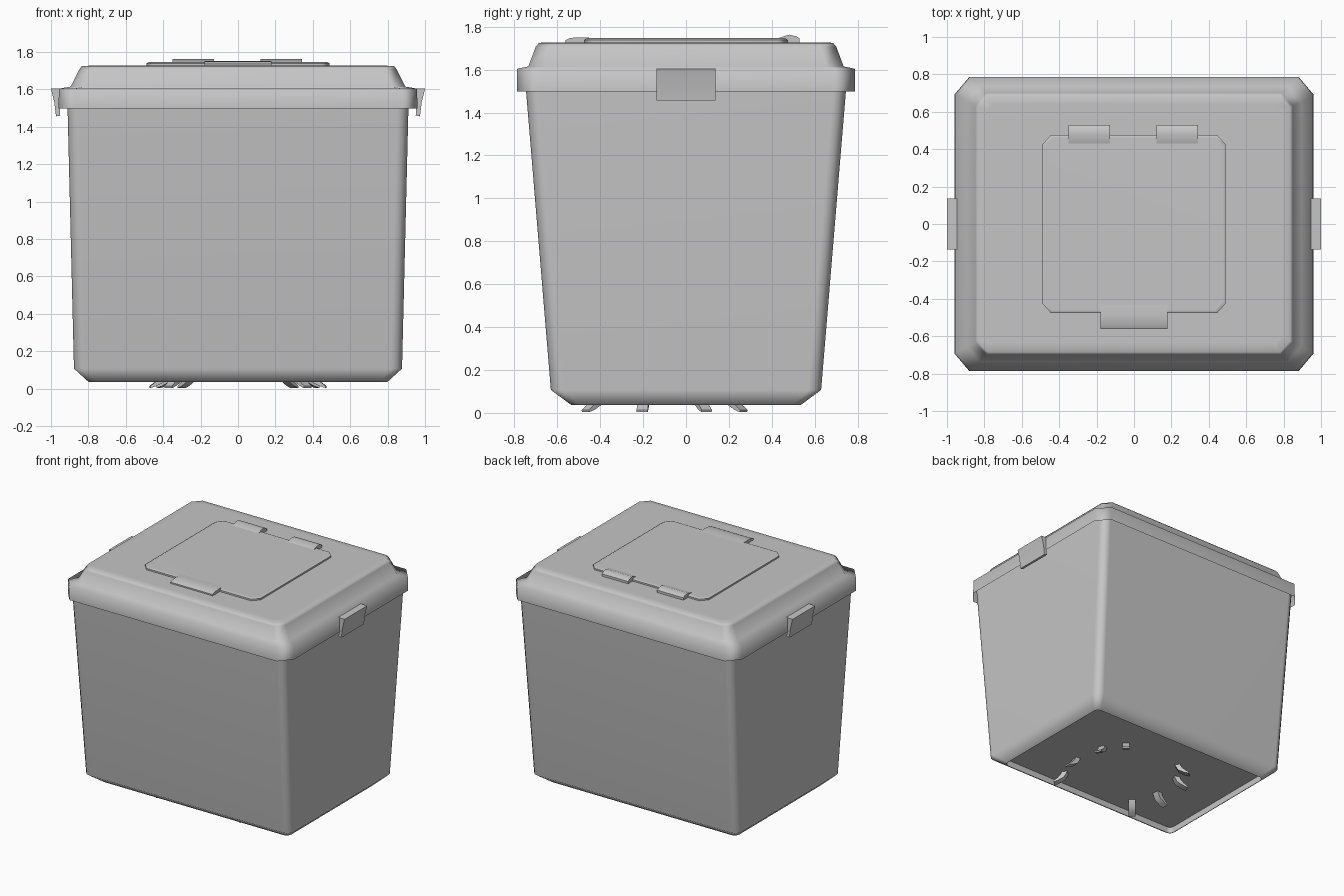
import bpy, math
from mathutils import Matrix

if "Cube" in bpy.data.objects:
    bpy.data.objects.remove(bpy.data.objects["Cube"])

grey = bpy.data.materials.new("grey_plastic")
grey.diffuse_color = (0.56, 0.56, 0.56, 1)
grey.use_nodes = True
grey.node_tree.nodes["Principled BSDF"].inputs["Base Color"].default_value = grey.diffuse_color


def finish(name, verts, faces, angle, weighted=True):
    mesh = bpy.data.meshes.new(name)
    mesh.from_pydata(verts, [], faces)
    mesh.materials.append(grey)
    ob = bpy.data.objects.new(name, mesh)
    bpy.context.collection.objects.link(ob)
    bpy.ops.object.select_all(action='DESELECT')
    ob.select_set(True)
    bpy.context.view_layer.objects.active = ob
    bpy.ops.object.shade_smooth_by_angle(angle=math.radians(angle))
    if weighted:
        mod = ob.modifiers.new("even_shading", 'WEIGHTED_NORMAL')
        mod.keep_sharp = True
    return ob


def corner_rect(hx, hy, cx, cy, z, steps):
    """Rectangle with cut (steps=1) or rounded corners, counter-clockwise."""
    pts = []
    for k, (sx, sy) in enumerate([(1, 1), (-1, 1), (-1, -1), (1, -1)]):
        for i in range(steps + 1):
            a = math.pi / 2 * (k + i / steps)
            pts.append((sx * (hx - cx) + cx * math.cos(a),
                        sy * (hy - cy) + cy * math.sin(a), z))
    return pts


def loft(name, levels, steps, angle, floor=True):
    """Stack rings (half x, half y, corner x, corner y, z) and close the top."""
    rings = [corner_rect(*lv, steps) for lv in levels]
    n = len(rings[0])
    verts = [p for r in rings for p in r]
    faces = [(j * n + i, j * n + (i + 1) % n, (j + 1) * n + (i + 1) % n, (j + 1) * n + i)
             for j in range(len(rings) - 1) for i in range(n)]
    faces.append(tuple((len(rings) - 1) * n + i for i in range(n)))
    if floor:                               # separate floor keeps its edge crisp
        base = len(verts)
        verts += rings[0]
        faces.append(tuple(base + i for i in reversed(range(n))))
    return finish(name, verts, faces, angle)


def extrude(name, profile, half, matrix, angle=35):
    """Extrude a counter-clockwise (y, z) profile along x by +-half."""
    n = len(profile)
    verts = [matrix @ v for v in
             [Matrix.Translation((s * half, y, z)).translation
              for s in (-1, 1) for y, z in profile]]
    faces = [(i, i + n, (i + 1) % n + n, (i + 1) % n)[::-1] for i in range(n)]
    faces += [tuple(reversed(range(n))), tuple(range(n, 2 * n))]
    return finish(name, verts, faces, angle, False)


# Tapered bin body with a floor recessed inside a thin rim
loft("bin_body", [
    (0.795, 0.53, 0.035, 0.035, 0.085),
    (0.795, 0.53, 0.035, 0.035, 0.037),
    (0.80, 0.535, 0.04, 0.04, 0.037),
    (0.877, 0.63, 0.06, 0.06, 0.107),
    (0.912, 0.748, 0.06, 0.06, 1.53),
    (0.913, 0.75, 0.06, 0.06, 1.59)], 3, 60)

# Lid shell, open below, with vertical band, small ledge and sloped shoulder
loft("lid", [
    (0.96, 0.787, 0.08, 0.095, 1.498),
    (0.957, 0.787, 0.08, 0.095, 1.604),
    (0.895, 0.735, 0.07, 0.08, 1.615),
    (0.848, 0.70, 0.06, 0.07, 1.708),
    (0.835, 0.685, 0.055, 0.06, 1.725),
    (0.79, 0.64, 0.04, 0.04, 1.727)], 1, 100, floor=False)

# Hatch panel on the lid
loft("hatch_panel", [
    (0.49, 0.475, 0.045, 0.05, 1.72),
    (0.49, 0.475, 0.045, 0.05, 1.739),
    (0.475, 0.46, 0.04, 0.045, 1.747)], 1, 50)

# Hatch latch at the front and two hinges at the back
extrude("hatch_latch", [(-0.562, 1.72), (-0.43, 1.72), (-0.43, 1.747),
                        (-0.48, 1.751), (-0.54, 1.748), (-0.562, 1.737)],
        0.178, Matrix.Identity(4), 50)
for side, x in (("left", -0.238), ("right", 0.232)):
    extrude("hatch_hinge_" + side, [(0.43, 1.72), (0.53, 1.72), (0.53, 1.745),
                                    (0.515, 1.755), (0.48, 1.763), (0.43, 1.747)],
            0.111, Matrix.Translation((x, 0, 0)), 50)

# Clip handles hooked over both ends of the lid
clip = [(-0.94, 1.56), (-0.957, 1.55), (-0.95, 1.46), (-0.973, 1.456),
        (-0.982, 1.53), (-1.0, 1.604), (-0.94, 1.606)]
for side, turn in (("left", -90), ("right", 90)):
    extrude("clip_handle_" + side, clip[::-1], 0.137,
            Matrix.Rotation(math.radians(turn), 4, 'Z'))

# Small bent feet under the floor, mirrored left and right
foot = [(-0.06, 0.10), (-0.03, 0.04), (0.015, 0.015), (0.05, 0.003),
        (0.052, 0.014), (0.02, 0.038), (0.0, 0.06), (-0.02, 0.10)]
for side, s in (("left", -1), ("right", 1)):
    for i, (x, y, a) in enumerate([(0.27, 0.23, 40), (0.38, 0.075, 65),
                                   (0.42, -0.20, 95), (0.34, -0.43, 140)]):
        extrude(f"foot_{side}_{i + 1}", foot, 0.026,
                Matrix.Translation((s * x, y, 0)) @
                Matrix.Rotation(math.radians(-s * a), 4, 'Z'))
